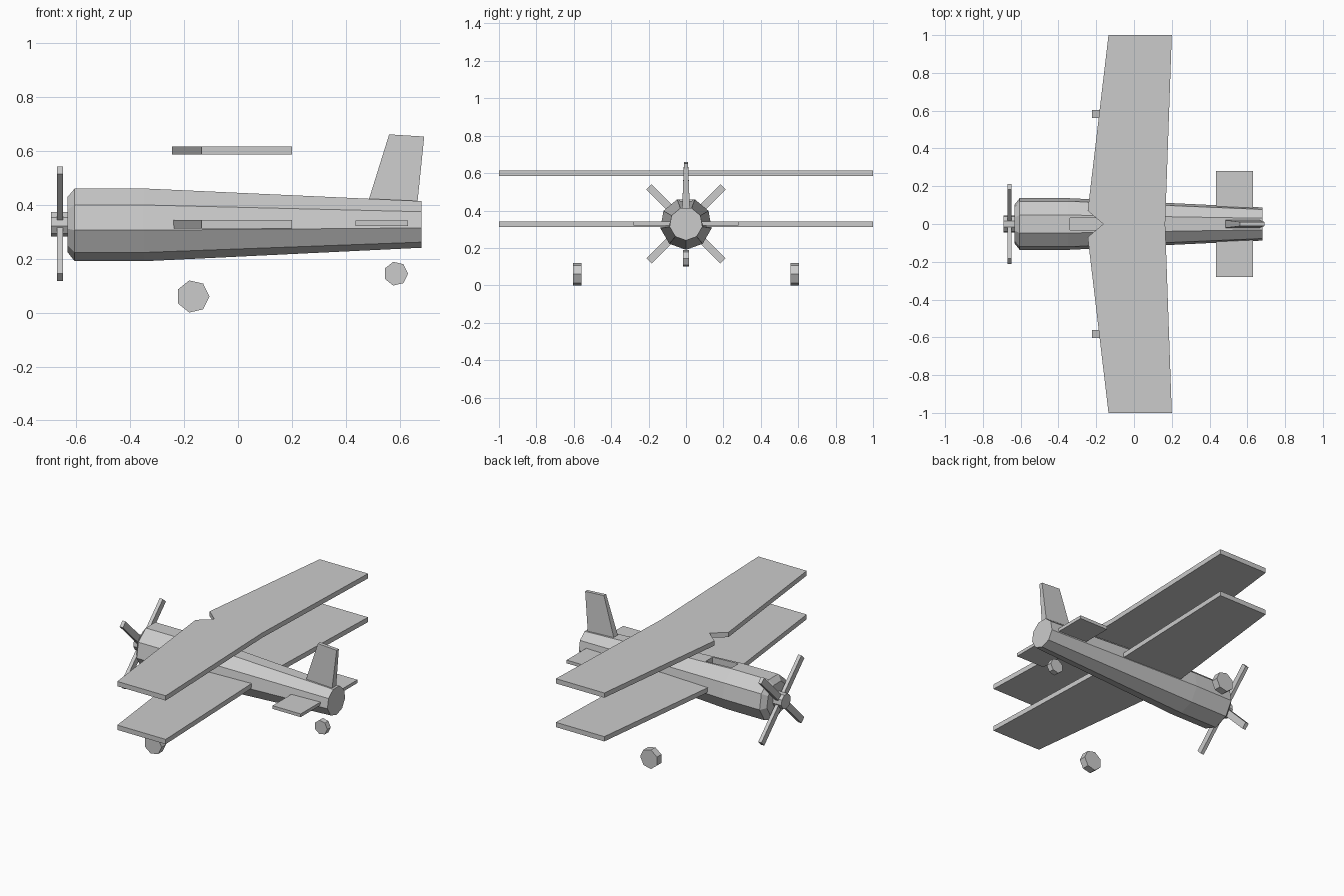
import bpy, bmesh
from math import sin, cos, pi
from mathutils import Matrix

cube = bpy.data.objects.get("Cube")
if cube:
    bpy.data.objects.remove(cube, do_unlink=True)

GREY = (0.6, 0.6, 0.6, 1)
mat = bpy.data.materials.new("plain_grey")
mat.use_nodes = True
mat.diffuse_color = GREY
mat.node_tree.nodes["Principled BSDF"].inputs["Base Color"].default_value = GREY

AXIS_Z = 0.329  # height of the fuselage centre line


def loft(name, rings):
    """Closed solid through a list of rings with equal point counts."""
    bm = bmesh.new()
    loops = [[bm.verts.new(p) for p in ring] for ring in rings]
    n = len(loops[0])
    for a, b in zip(loops, loops[1:]):
        for i in range(n):
            j = (i + 1) % n
            bm.faces.new((a[i], a[j], b[j], b[i]))
    bm.faces.new(loops[0][::-1])
    bm.faces.new(loops[-1])
    bmesh.ops.recalc_face_normals(bm, faces=bm.faces)
    mesh = bpy.data.meshes.new(name)
    bm.to_mesh(mesh)
    bm.free()
    mesh.materials.append(mat)
    obj = bpy.data.objects.new(name, mesh)
    bpy.context.collection.objects.link(obj)
    return obj


def box(name, x, y, z):
    return loft(name, [[(a, y[0], z[0]), (a, y[1], z[0]), (a, y[1], z[1]), (a, y[0], z[1])] for a in x])


def body_ring(x, r, sides=9):
    # ring across the fuselage: flat on top, corner at the bottom
    steps = [2 * pi * i / sides for i in range(sides)]
    return [(x, r * sin(t), AXIS_Z - r * cos(t)) for t in steps]


# Fuselage with chamfered nose and straight taper to the tail
fuselage = loft("fuselage", [body_ring(x, r) for x, r in
                             ((-0.632, 0.105), (-0.605, 0.139), (-0.35, 0.139), (0.68, 0.089))])

# Open cockpit cut into the top of the fuselage
cutter = box("cockpit_cutter", (-0.34, -0.16), (-0.033, 0.033), (0.38, 0.52))
cutter.hide_render = True
cut = fuselage.modifiers.new("cockpit", "BOOLEAN")
cut.operation = "DIFFERENCE"
cut.solver = "EXACT"
cut.object = cutter
bpy.context.view_layer.objects.active = fuselage
bpy.ops.object.modifier_apply(modifier=cut.name)
bpy.data.objects.remove(cutter, do_unlink=True)

# Two tapered wings with a notch in the middle of the leading edge
half = [(-0.245, 0.07), (-0.135, 1), (0.2, 1)]
outline = [(-0.163, 0)] + half + [(0.165, 0)] + [(x, -y) for x, y in reversed(half)]
for name, low, high in (("upper_wing", 0.585, 0.615), ("lower_wing", 0.312, 0.342)):
    loft(name, [[(x, y, z) for x, y in outline] for z in (low, high)])

# Tail surfaces
box("tailplane", (0.435, 0.63), (-0.28, 0.28), (0.321, 0.341))
loft("tail_fin", [[(x0, -w, z0), (x1, -w, z1), (x1, w, z1), (x0, w, z0)]
                  for x0, z0, x1, z1, w in ((0.479, 0.4, 0.664, 0.4, 0.021),
                                            (0.56, 0.66, 0.69, 0.652, 0.011))])

# Propeller: hub and four diagonal blades
loft("propeller_hub", [body_ring(x, 0.047) for x in (-0.692, -0.625)])
for i in range(4):
    blade = box(f"propeller_blade_{i + 1}", (-0.67, -0.648), (0, 0.28), (-0.02, 0.02))
    blade.data.transform(Matrix.Translation((0, 0, AXIS_Z)) @ Matrix.Rotation(pi / 4 + i * pi / 2, 4, "X"))


# Seven-sided wheels
def wheel(name, x, y, z, r, half_width):
    steps = [2 * pi * i / 7 for i in range(7)]
    loft(name, [[(x + r * cos(t), y + s * half_width, z + r * sin(t)) for t in steps] for s in (-1, 1)])


for side, s in (("left", 1), ("right", -1)):
    wheel(f"{side}_main_wheel", -0.167, s * 0.582, 0.0595, 0.061, 0.022)
wheel("tail_wheel", 0.585, 0, 0.144, 0.045, 0.017)
